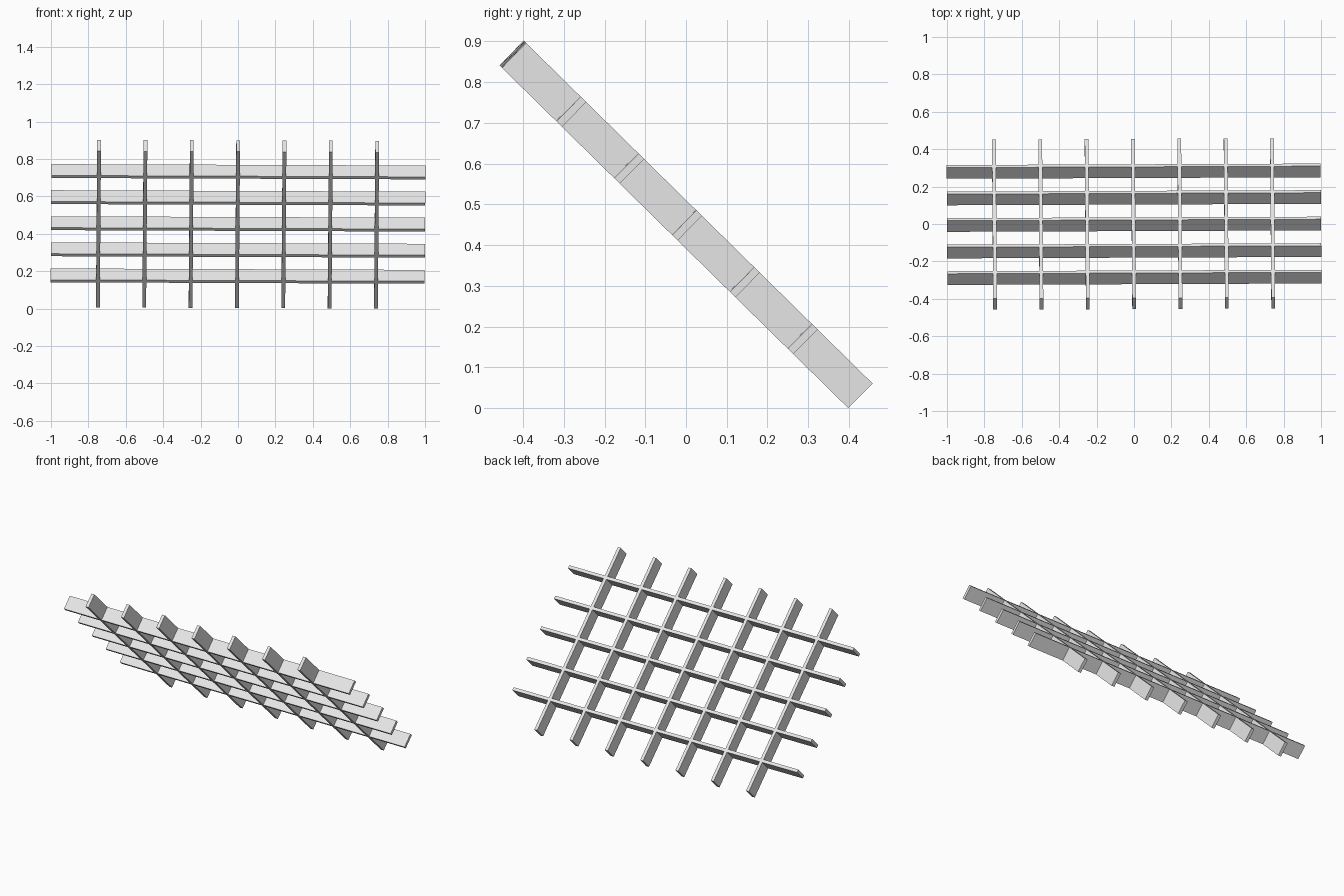
import bpy
import bmesh
from math import radians
from mathutils import Matrix, Vector

default = bpy.data.objects.get("Cube")
if default:
    bpy.data.objects.remove(default, do_unlink=True)

DEPTH = 0.085        # shared depth of all boards
THICK = 0.02         # board thickness
SLOPE = radians(-44.5)
TWIST = 0.0055       # slight turn within the sloping plane

grey = bpy.data.materials.new("light_grey")
grey.use_nodes = True
grey.diffuse_color = (0.8, 0.8, 0.8, 1)
grey.node_tree.nodes["Principled BSDF"].inputs["Base Color"].default_value = (0.8, 0.8, 0.8, 1)

# Frame of the sloping lattice: local y runs downhill, local z is its normal
frame = (Matrix.Translation((0, 0, 0.451))
         @ Matrix.Rotation(SLOPE, 4, 'X')
         @ Matrix.Rotation(TWIST, 4, 'Z'))


def board(name, centre, size):
    """Box board placed in the lattice frame."""
    mesh = bpy.data.meshes.new(name)
    bm = bmesh.new()
    bmesh.ops.create_cube(bm, size=1, matrix=Matrix.Diagonal((*size, 1)))
    bm.to_mesh(mesh)
    bm.free()
    mesh.materials.append(grey)
    obj = bpy.data.objects.new(name, mesh)
    obj.matrix_world = frame @ Matrix.Translation(Vector(centre))
    bpy.context.collection.objects.link(obj)
    return obj


# Seven sloping rafters
for i in range(7):
    board(f"rafter_{i + 1}", ((i - 3) * 0.2478 - 0.0025, 0, 0), (THICK, 1.192, DEPTH))

# Five cross slats, halved into the rafters so the faces are flush
for i in range(5):
    board(f"cross_slat_{i + 1}", (0, (i - 2) * 0.199 - 0.002, 0), (2.0, 0.019, DEPTH))
